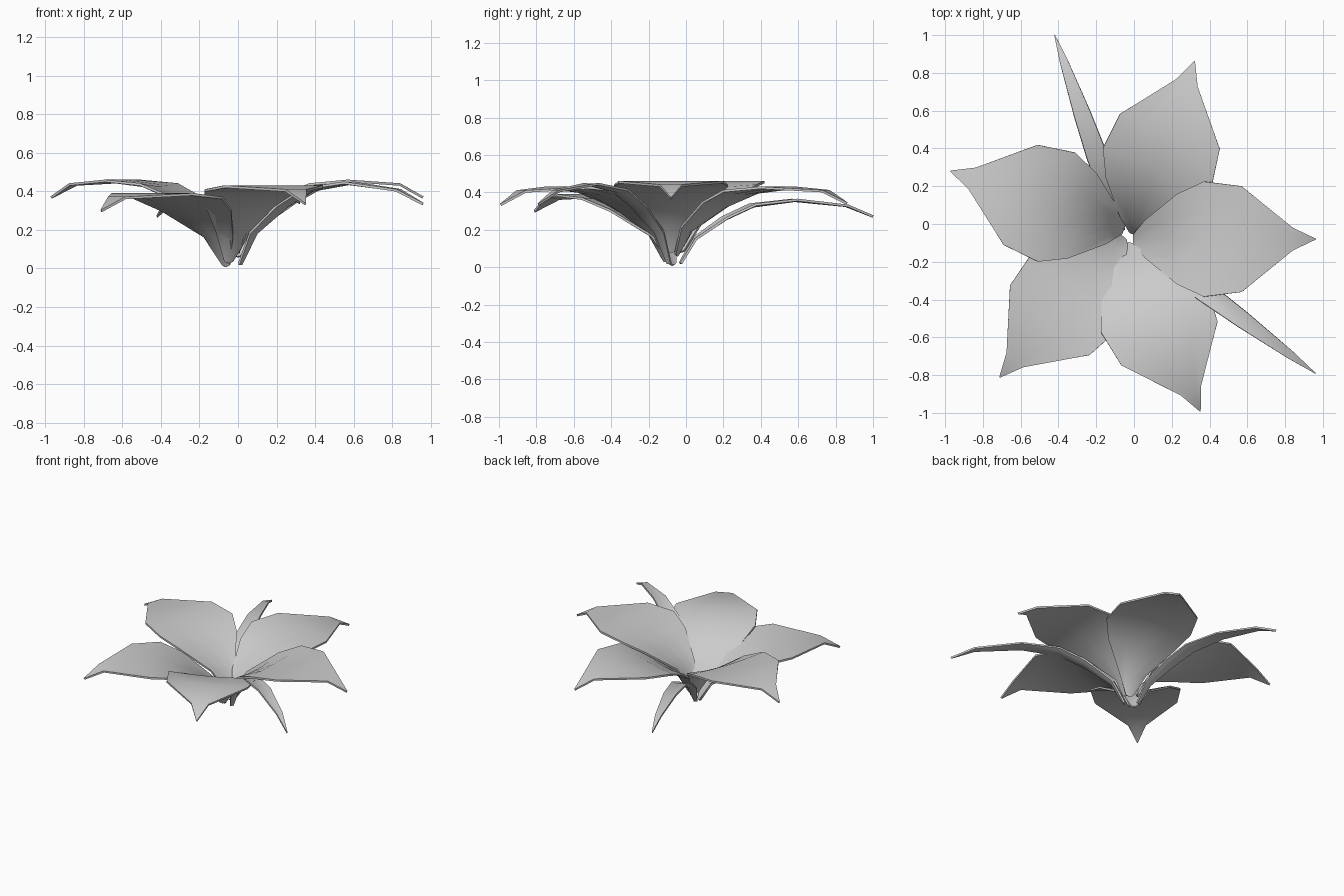
import bpy, math
from mathutils import Matrix, Vector

if "Cube" in bpy.data.objects:
    bpy.data.objects.remove(bpy.data.objects["Cube"])

# rows along a petal: distance, half width, height fraction, rim cupping
PETAL = [(0, .025, 0, .01), (.06, .10, .34, .03), (.23, .24, .70, .03), (.37, .305, .91, .015),
         (.57, .28, 1.0, .0), (.84, .06, .95, .0), (.96, .002, .77, .0)]
LEAF = [(0, .012, 0, 0), (.07, .03, .38, .005), (.22, .05, .70, .01), (.36, .055, .91, .01),
        (.57, .045, 1.0, .005), (.83, .022, .92, 0), (.96, .002, .75, 0)]
COLS = (-1, -.5, 0, .5, 1)


def blade(name, rows, base, tip, base_z, peak_z):
    """One petal or leaf running from base to tip (plan positions)."""
    d = Vector(tip) - Vector(base)
    rot = Matrix.Rotation(math.atan2(d.y, d.x), 3, 'Z')
    stretch = d.length / .96
    verts = []
    for t, w, z, cup in rows:
        for c in COLS:
            p = rot @ Vector((t * stretch, w * c, base_z + z * (peak_z - base_z) + cup * c * c))
            verts.append(p + Vector((base[0], base[1], 0)))
    n = len(COLS)
    faces = [(r*n + c, (r+1)*n + c, (r+1)*n + c + 1, r*n + c + 1)
             for r in range(len(rows) - 1) for c in range(n - 1)]
    mesh = bpy.data.meshes.new(name)
    mesh.from_pydata(verts, [], faces)
    obj = bpy.data.objects.new(name, mesh)
    bpy.context.collection.objects.link(obj)
    mod = obj.modifiers.new("thickness", 'SOLIDIFY')
    mod.thickness = .013
    mod.offset = 0
    bpy.ops.object.select_all(action='DESELECT')
    obj.select_set(True)
    bpy.context.view_layer.objects.active = obj
    bpy.ops.object.modifier_apply(modifier=mod.name)
    bpy.ops.object.shade_smooth_by_angle(angle=math.radians(40))


# five broad petals
blade("petal_right", PETAL, (0, -.08), (.96, -.08), .08, .455)
blade("petal_back", PETAL, (.0, -.05), (.32, .86), .06, .425)
blade("petal_left", PETAL, (-.06, -.03), (-.97, .28), .08, .455)
blade("petal_front_left", PETAL, (-.06, -.07), (-.71, -.81), .01, .385)
blade("petal_front", PETAL, (-.05, -.11), (.35, -.99), .03, .425)

# two narrow leaves beneath
blade("leaf_back", LEAF, (-.06, -.03), (-.42, 1.0), .02, .355)
blade("leaf_right", LEAF, (.01, -.09), (.96, -.79), .02, .44)
